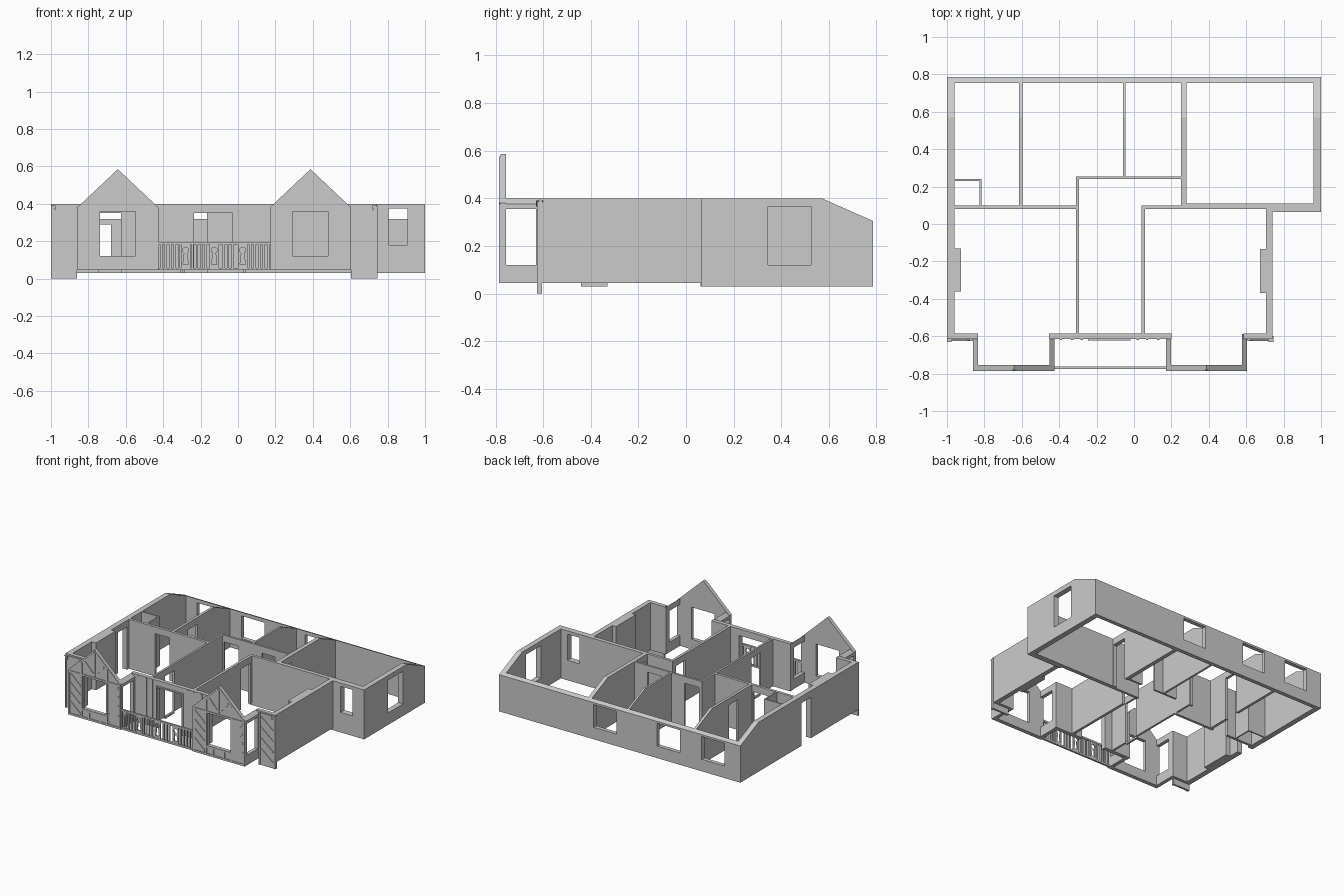
import bpy, bmesh, math

if "Cube" in bpy.data.objects:
    bpy.data.objects.remove(bpy.data.objects["Cube"])

SLOPE_Y, TOP, BACK_TOP = 0.57, 0.40, 0.305


def mesh_object(name, prisms):
    """Each prism: (axis, profile, lo, hi); axis x uses (y,z) points, axis y uses (x,z)."""
    bm = bmesh.new()
    for axis, pts, lo, hi in prisms:
        rings = []
        for d in (lo, hi):
            rings.append([bm.verts.new((d, a, b) if axis == 'x' else (a, d, b)) for a, b in pts])
        n = len(pts)
        bm.faces.new(rings[0])
        bm.faces.new(rings[1][::-1])
        for i in range(n):
            j = (i + 1) % n
            bm.faces.new((rings[0][i], rings[1][i], rings[1][j], rings[0][j]))
    bmesh.ops.recalc_face_normals(bm, faces=bm.faces)
    me = bpy.data.meshes.new(name)
    bm.to_mesh(me)
    bm.free()
    ob = bpy.data.objects.new(name, me)
    bpy.context.collection.objects.link(ob)
    return ob


def box(x0, x1, y0, y1, z0, z1):
    return ('x', [(y0, z0), (y1, z0), (y1, z1), (y0, z1)], x0, x1)


def cut(ob, prisms):
    cutter = mesh_object("cutter", prisms)
    cutter.hide_render = True
    mod = ob.modifiers.new("openings", 'BOOLEAN')
    mod.operation, mod.solver, mod.object = 'DIFFERENCE', 'EXACT', cutter
    bpy.context.view_layer.objects.active = ob
    bpy.ops.object.modifier_apply(modifier=mod.name)
    bpy.data.objects.remove(cutter)


def top(y):
    return TOP - max(0, y - SLOPE_Y) * (TOP - BACK_TOP) / (0.785 - SLOPE_Y)


def wall(name, x0, x1, y0, y1, z0=0.045, openings=()):
    """Wall whose top follows the rear slope; openings run along its long direction."""
    pts = [(y0, z0), (y1, z0), (y1, top(y1))]
    if y0 < SLOPE_Y < y1:
        pts.append((SLOPE_Y, TOP))
    pts.append((y0, top(y0)))
    ob = mesh_object(name, [('x', pts, x0, x1)])
    e = 0.01
    holes = [box(a, b, y0 - e, y1 + e, c, d) if x1 - x0 > y1 - y0 else
             box(x0 - e, x1 + e, a, b, c, d) for a, b, c, d in openings]
    if holes:
        cut(ob, holes)
    return ob


def door(a, b):
    return (a, b, 0.0, 0.35)


def rear_window(a, b):
    return (a, b, 0.12, 0.29)


# Outer walls
wall("left_wall_rear", -1, -0.96, 0.06, 0.785, 0.03)
wall("left_wall_front", -1, -0.96, -0.615, 0.06, 0.045, [door(-0.05, 0.07)])
wall("back_wall", -1, 1, 0.755, 0.785, 0.03,
     [rear_window(0.025, 0.215), rear_window(-0.5, -0.31), rear_window(-0.87, -0.68)])
wall("right_wall_rear", 0.96, 1, 0.065, 0.785, 0.03, [(0.345, 0.525, 0.12, 0.365)])
wall("right_wall_front", 0.705, 0.74, -0.615, 0.08)
wall("wing_front_wall", 0.71, 1, 0.065, 0.10, 0.03, [(0.805, 0.905, 0.18, 0.375)])
wall("front_wall_left", -1, -0.835, -0.615, -0.585)
wall("porch_wall", -0.455, 0.20, -0.615, -0.585, 0.045, [door(-0.235, -0.03)])
wall("front_wall_right", 0.585, 0.74, -0.615, -0.585)

# Interior partitions
wall("bedroom_partition", -0.97, -0.295, 0.08, 0.10, 0.03, [door(-0.745, -0.625)])
wall("hall_left_partition", -0.31, -0.295, -0.59, 0.255, 0.045, [door(-0.44, -0.33)])
wall("hall_rear_partition", -0.31, 0.26, 0.24, 0.255, 0.03,
     [door(-0.285, -0.165), door(0.03, 0.14)])
wall("hall_right_partition", 0.04, 0.06, -0.59, 0.10, 0.045, [door(-0.05, 0.06)])
wall("lounge_rear_partition", 0.04, 0.74, 0.08, 0.10, 0.03)
wall("wing_inner_lining", 0.27, 0.97, 0.095, 0.11, 0.03, [(0.805, 0.905, 0.18, 0.375)])
wall("wing_partition", 0.25, 0.28, 0.08, 0.76, 0.03, [door(0.115, 0.235)])
wall("rear_partition_right", -0.06, -0.045, 0.25, 0.76, 0.03)
wall("rear_partition_left", -0.615, -0.595, 0.095, 0.76, 0.03, [door(0.26, 0.37)])
wall("closet_side", -0.825, -0.815, 0.095, 0.24, 0.03)
wall("closet_front", -0.97, -0.815, 0.23, 0.24, 0.03)
wall("left_chimney_breast", -0.97, -0.925, -0.36, -0.13)
wall("right_chimney_breast", 0.675, 0.71, -0.37, -0.135)
mesh_object("door_sill", [box(-0.31, -0.295, -0.44, -0.33, 0.03, 0.045)])


def batten(p, q, w, y, t=0.005):
    """Flat timber strip on a front-facing wall, from p to q in (x,z)."""
    dx, dz = q[0] - p[0], q[1] - p[1]
    k = w / 2 / math.hypot(dx, dz)
    nx, nz = -dz * k, dx * k
    return ('y', [(p[0] + nx, p[1] + nz), (q[0] + nx, q[1] + nz),
                  (q[0] - nx, q[1] - nz), (p[0] - nx, p[1] - nz)], y - t, y)


# Gabled bays: front with window, two windowed sides, timber framing
H = 0.2175
for side, cx in (("left", -0.6425), ("right", 0.3875)):
    gable = mesh_object(side + "_bay_gable", [('y', [
        (cx - H, 0.045), (cx + H, 0.045), (cx + H, 0.38), (cx, 0.585), (cx - H, 0.38)], -0.78, -0.755)])
    cut(gable, [box(cx - 0.095, cx + 0.095, -0.8, -0.74, 0.12, 0.36)])
    strips = []
    for s in (-1, 1):
        x_out, x_in = cx + s * H, cx + s * (H - 0.027)
        jamb = mesh_object(f"{side}_bay_side_{'a' if s < 0 else 'b'}", [('y', [
            (x_out, 0.045), (x_in, 0.045), (x_in, 0.4), (x_out, 0.377)], -0.757, -0.587)])
        cut(jamb, [box(x_out - 0.06, x_out + 0.06, -0.755, -0.63, 0.12, 0.355)])

        def P(u, z):
            return (cx + s * u, z)
        lines = [(P(0.21, 0.045), P(0.21, 0.375)), (P(0.105, 0.045), P(0.105, 0.46)),
                 (P(0.212, 0.375), P(0.004, 0.571))]
        lines += [(P(0.115, z), P(0.20, z + 0.075)) for z in (0.07, 0.14, 0.21, 0.28)]
        lines += [(P(0.01, 0.40), P(0.08, 0.475)), (P(0.045, 0.055), P(0.045, 0.11))]
        strips += [batten(a, b, 0.012, -0.78) for a, b in lines]
    for z, w in ((0.052, H), (0.112, 0.10), (0.37, H - 0.01)):
        strips.append(batten((cx - w, z), (cx + w, z), 0.014, -0.78))
    strips.append(batten((cx, 0.378), (cx, 0.56), 0.012, -0.78))
    mesh_object(side + "_bay_timbers", strips)

# Corner cladding panels reaching the ground, with diagonal timbers and eaves brackets
for side, x0, x1, s in (("left", -1, -0.86, 1), ("right", 0.605, 0.745, -1)):
    mesh_object(side + "_corner_panel", [box(x0, x1, -0.62, -0.605, 0, 0.39)])
    edge = x0 if s > 0 else x1
    strips = [batten((x0 + 0.008, 0), (x0 + 0.008, 0.385), 0.012, -0.62),
              batten((x1 - 0.008, 0), (x1 - 0.008, 0.385), 0.012, -0.62)]
    strips += [batten((edge + s * 0.02, z), (edge + s * 0.12, z + 0.08), 0.012, -0.62)
               for z in (0.04, 0.12, 0.20, 0.28)]
    mesh_object(side + "_corner_timbers", strips)
    mesh_object(side + "_eaves_bracket", [('y', [
        (edge, 0.39), (edge + s * 0.025, 0.39), (edge + s * 0.025, 0.365)], -0.63, -0.60)])

# Porch wall battens and door frame
xs = (-0.39, -0.33, -0.28, 0.02, 0.07, 0.13)
mesh_object("porch_battens", [batten((x, 0.05), (x, 0.395), 0.012, -0.615) for x in xs])
mesh_object("door_frame", [batten((-0.24, 0.045), (-0.24, 0.36), 0.01, -0.615, 0.008),
                           batten((-0.025, 0.045), (-0.025, 0.36), 0.01, -0.615, 0.008),
                           batten((-0.235, 0.355), (-0.03, 0.355), 0.01, -0.615, 0.008)])

# Porch railing: rails, slats and three boards with keyhole cutouts
mesh_object("railing_rails", [box(-0.425, 0.17, -0.776, -0.762, 0.182, 0.195),
                              box(-0.425, 0.17, -0.776, -0.762, 0.045, 0.058)])
keyholes = (-0.28, -0.127, 0.025)
slats = [-0.41 + 0.0238 * i for i in range(25)]
mesh_object("railing_slats", [box(x - 0.006, x + 0.006, -0.774, -0.764, 0.055, 0.185)
                              for x in slats if min(abs(x - k) for k in keyholes) > 0.031])
for i, k in enumerate(keyholes):
    board = mesh_object(f"keyhole_board_{i + 1}", [box(k - 0.025, k + 0.025, -0.774, -0.764, 0.055, 0.185)])
    arc = [math.radians(-65 + 310 * j / 12) for j in range(13)]
    hole = [(k + 0.016 * math.cos(a), 0.152 + 0.016 * math.sin(a)) for a in arc]
    hole += [(k - 0.014, 0.075), (k + 0.014, 0.075)]
    cut(board, [('y', hole, -0.79, -0.75)])
